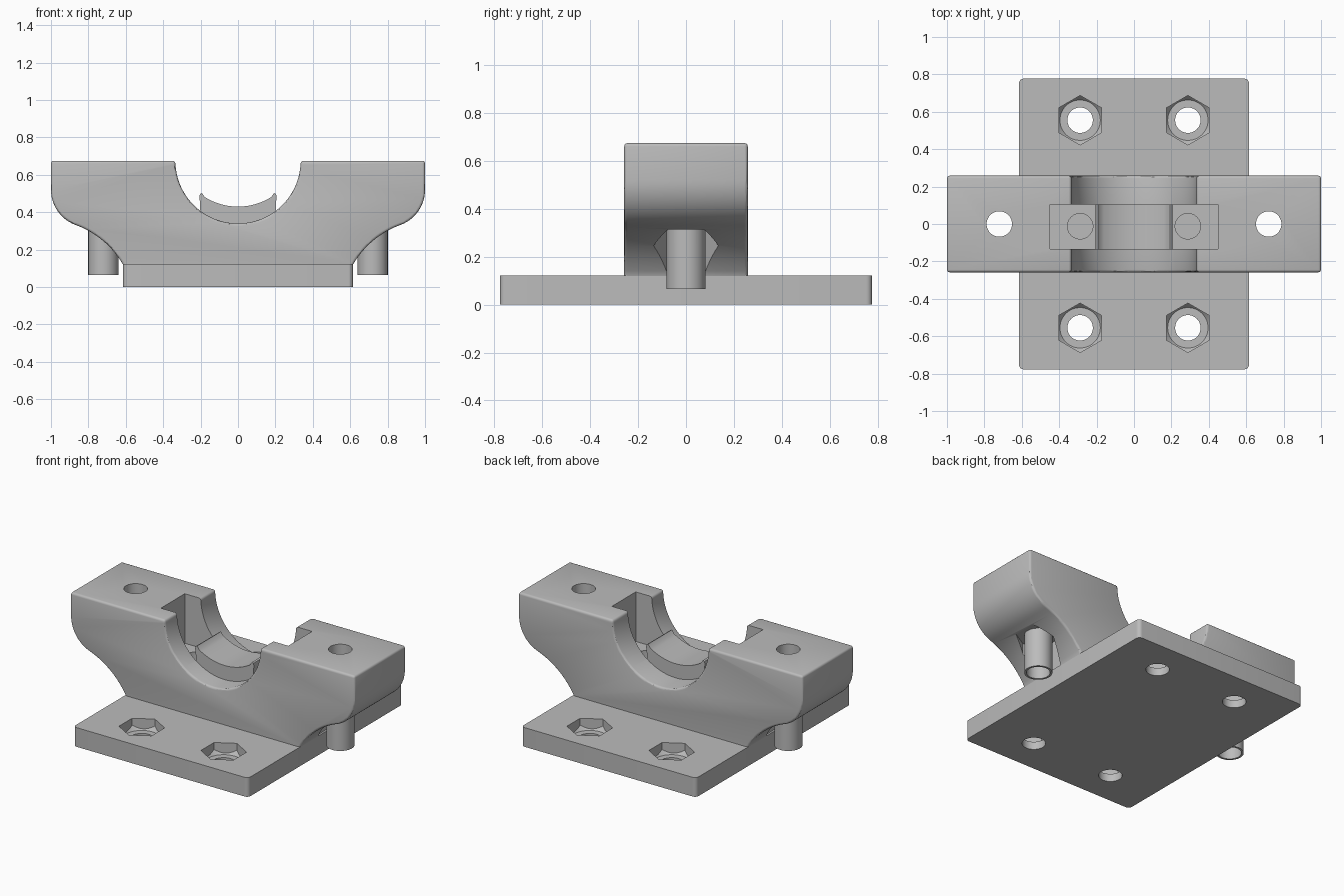
import bpy, bmesh
from math import sin, cos, pi, radians

if "Cube" in bpy.data.objects:
    bpy.data.objects.remove(bpy.data.objects["Cube"])

grey = bpy.data.materials.new("mid grey")
grey.use_nodes = True
grey.diffuse_color = (0.5, 0.5, 0.5, 1)
grey.node_tree.nodes["Principled BSDF"].inputs["Base Color"].default_value = (0.5, 0.5, 0.5, 1)


def finish(name, bm):
    bmesh.ops.recalc_face_normals(bm, faces=bm.faces)
    mesh = bpy.data.meshes.new(name)
    bm.to_mesh(mesh)
    bm.free()
    mesh.materials.append(grey)
    obj = bpy.data.objects.new(name, mesh)
    bpy.context.collection.objects.link(obj)
    return obj


def loft(name, rings):
    """Join rings of points into a closed solid."""
    bm = bmesh.new()
    rows = [[bm.verts.new(p) for p in ring] for ring in rings]
    n = len(rows[0])
    for a, b in zip(rows, rows[1:]):
        for i in range(n):
            bm.faces.new((a[i], a[(i + 1) % n], b[(i + 1) % n], b[i]))
    bm.faces.new(rows[0])
    bm.faces.new(rows[-1])
    return finish(name, bm)


def turned(name, x, y, profile, sides=48):
    """Upright solid from (radius, height) pairs; a corner points along +y."""
    return loft(name, [[(x + r * sin(2 * pi * i / sides), y + r * cos(2 * pi * i / sides), z)
                        for i in range(sides)] for r, z in profile])


def slab(name, outline, y0, y1):
    return loft(name, [[(x, y, z) for x, z in outline] for y in (y0, y1)])


def box(name, x0, x1, y0, y1, z0, z1):
    return slab(name, [(x0, z0), (x1, z0), (x1, z1), (x0, z1)], y0, y1)


def arc(cx, cz, r, a0, a1, n):
    return [(cx + r * cos(radians(a0 + (a1 - a0) * i / n)),
             cz + r * sin(radians(a0 + (a1 - a0) * i / n))) for i in range(n + 1)]


def apply_modifier(obj, kind, **settings):
    mod = obj.modifiers.new(kind.lower(), kind)
    for key, value in settings.items():
        setattr(mod, key, value)
    bpy.ops.object.select_all(action='DESELECT')
    bpy.context.view_layer.objects.active = obj
    obj.select_set(True)
    bpy.ops.object.modifier_apply(modifier=mod.name)


def combine(obj, other, operation='DIFFERENCE'):
    apply_modifier(obj, 'BOOLEAN', operation=operation, solver='EXACT', object=other)
    bpy.data.objects.remove(other)


def smooth(obj):
    bpy.ops.object.select_all(action='DESELECT')
    bpy.context.view_layer.objects.active = obj
    obj.select_set(True)
    bpy.ops.object.shade_smooth_by_angle(angle=radians(30))


SIDES = (-1, 1)
HOLE = 0.068

# Base plate with rounded upright corners
corners = []
for cx, cy, start in ((1, 1, 0), (-1, 1, 90), (-1, -1, 180), (1, -1, 270)):
    corners += arc(cx * 0.59, cy * 0.752, 0.025, start, start + 90, 6)
plate = loft("base_plate", [[(x, y, z) for x, y in corners] for z in (0, 0.122)])

# Nut pockets and bolt holes in the plate
for sx in SIDES:
    for sy in SIDES:
        x, y = sx * 0.288, sy * 0.555
        nut = turned("nut_cutter", x, y, [(0.132, 0.05), (0.132, 0.2)], 6)
        cone = turned("cone_cutter", x, y, [(0.108, 0.05), (0.138, 0.085), (0.138, 0.2)])
        combine(nut, cone, 'INTERSECT')
        combine(plate, nut)
        combine(plate, turned("hole_cutter", x, y, [(HOLE, -0.1), (HOLE, 0.3)]))
smooth(plate)

# Cradle block: half outline from the bowl centre out and down to the foot
half = arc(0, 0.675, 0.335, -90, 0, 24)
half += [(1.0, 0.675)]
half += arc(0.8, 0.52, 0.2, 0, -70, 14)
half += arc(1.033, -0.122, 0.483, 110, 149.9, 14)[1:]
half += [(0.612, 0.1)]
outline = half + [(-x, z) for x, z in reversed(half[1:])]
block = slab("cradle_block", outline, -0.258, 0.258)
apply_modifier(block, 'BEVEL', width=0.014, segments=3, limit_method='ANGLE',
               angle_limit=radians(40))

for s in SIDES:
    # Square recess beside the saddle, with a blind hole in its floor
    x0, x1 = sorted((s * 0.2, s * 0.448))
    combine(block, box("recess_cutter", x0, x1, -0.135, 0.105, 0.36, 0.9))
    combine(block, turned("blind_cutter", s * 0.288, -0.012, [(HOLE, 0.2), (HOLE, 0.5)]))
    # Nut pocket under the wing, sleeve and through hole
    combine(block, turned("nut_cutter", s * 0.72, 0, [(0.135, 0.05), (0.135, 0.315)], 6))
    combine(block, turned("sleeve", s * 0.72, 0, [(0.081, 0.065), (0.081, 0.4)]), 'UNION')
    combine(block, turned("bolt_cutter", s * 0.72, 0, [(HOLE, 0), (HOLE, 0.9)]))
smooth(block)

# Raised saddle pad at the bottom of the bowl
top = arc(0, 0.765, 0.335, -122, -58, 20)
right_end = [(0.193, 0.503), (0.203, 0.498), (0.207, 0.483), (0.202, 0.44), (0.202, 0.3)]
left_end = [(-x, z) for x, z in reversed(right_end)]
saddle = slab("saddle_pad", left_end + top + right_end, -0.135, 0.105)
smooth(saddle)
